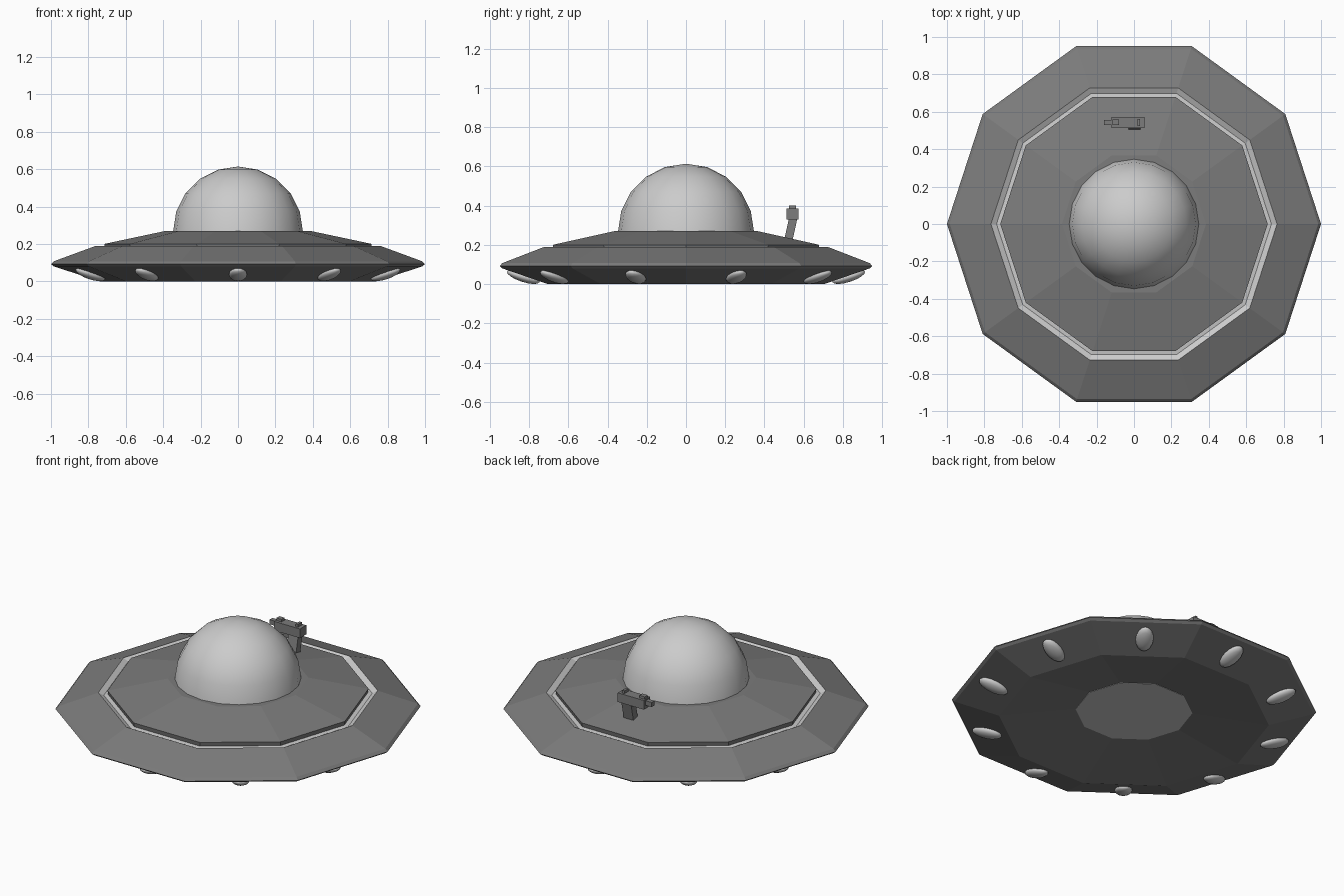
import bpy, bmesh
from math import cos, sin, pi, radians
from mathutils import Matrix, Vector

if "Cube" in bpy.data.objects:
    bpy.data.objects.remove(bpy.data.objects["Cube"])

SIDES = 10


def material(name, v):
    m = bpy.data.materials.new(name)
    m.diffuse_color = (v, v, v, 1)
    m.use_nodes = True
    m.node_tree.nodes["Principled BSDF"].inputs["Base Color"].default_value = m.diffuse_color
    return m


DARK = material("dark_metal", 0.2)
LIGHT = material("light_metal", 0.7)


def add_object(name, bm, mat, smooth=False):
    bmesh.ops.recalc_face_normals(bm, faces=bm.faces)
    for f in bm.faces:
        f.smooth = smooth
    me = bpy.data.meshes.new(name)
    bm.to_mesh(me)
    bm.free()
    me.materials.append(mat)
    ob = bpy.data.objects.new(name, me)
    bpy.context.collection.objects.link(ob)
    return ob


def lathe(name, profile, mat, light_bands=()):
    """Ten-sided hull from (radius, z) points, capped at both ends."""
    bm = bmesh.new()
    rings = [[bm.verts.new((r * cos(2 * pi * i / SIDES), r * sin(2 * pi * i / SIDES), z))
              for i in range(SIDES)] for r, z in profile]
    for k in range(len(rings) - 1):
        for i in range(SIDES):
            j = (i + 1) % SIDES
            f = bm.faces.new((rings[k][i], rings[k][j], rings[k + 1][j], rings[k + 1][i]))
            f.material_index = 1 if k in light_bands else 0
    bm.faces.new(rings[0])
    bm.faces.new(rings[-1])
    ob = add_object(name, bm, mat)
    ob.data.materials.append(LIGHT)
    return ob


def box(name, x, y, z, lean=0.0):
    """Box from ranges; lean shifts the bottom along y."""
    bm = bmesh.new()
    bmesh.ops.create_cube(bm, size=1)
    for v in bm.verts:
        low = v.co.z < 0
        v.co = Vector((x[v.co.x > 0], y[v.co.y > 0] + (lean if low else 0), z[v.co.z > 0]))
    return add_object(name, bm, DARK)


# Saucer body: recessed belly, rim, upper slope, light groove, top deck
lathe("saucer_hull", [(0.32, 0.06), (0.74, 0.0), (0.985, 0.08), (1.0, 0.092), (0.985, 0.107),
                      (0.765, 0.188), (0.735, 0.172), (0.71, 0.175), (0.715, 0.2),
                      (0.385, 0.27)], DARK, light_bands=(5, 6))

# Belly plate, a lighter cap over the recess
lathe("belly_plate", [(0.32, 0.058), (0.32, 0.062)], LIGHT)

# Dome: upper half of a sphere
bm = bmesh.new()
bmesh.ops.create_uvsphere(bm, u_segments=20, v_segments=10, radius=0.347)
bmesh.ops.delete(bm, geom=[v for v in bm.verts if v.co.z < -0.01], context='VERTS')
bmesh.ops.translate(bm, verts=bm.verts, vec=(0, 0, 0.267))
add_object("dome", bm, LIGHT, smooth=True)

# Oval lamps, one in the middle of each lower hull panel
for i in range(SIDES):
    bm = bmesh.new()
    bmesh.ops.create_uvsphere(bm, u_segments=16, v_segments=8, radius=1)
    mat = (Matrix.Rotation(2 * pi * (i + 0.5) / SIDES, 4, 'Z')
           @ Matrix.Translation((0.83, 0, 0.037))
           @ Matrix.Rotation(radians(-18), 4, 'Y')
           @ Matrix.Diagonal((0.087, 0.049, 0.026, 1)))
    bmesh.ops.transform(bm, matrix=mat, verts=bm.verts)
    add_object(f"lamp_{i + 1}", bm, LIGHT, smooth=True)

# Small blaster standing on the rear deck, barrel toward -x
box("blaster_grip", (-0.03, 0.035), (0.525, 0.568), (0.23, 0.335), lean=-0.023)
box("blaster_body", (-0.12, 0.055), (0.513, 0.573), (0.33, 0.385))
box("blaster_barrel", (-0.16, -0.12), (0.53, 0.557), (0.35, 0.378))
box("blaster_rear_sight", (0.018, 0.033), (0.525, 0.562), (0.385, 0.402))
box("blaster_front_sight", (-0.115, -0.08), (0.53, 0.558), (0.385, 0.4))
